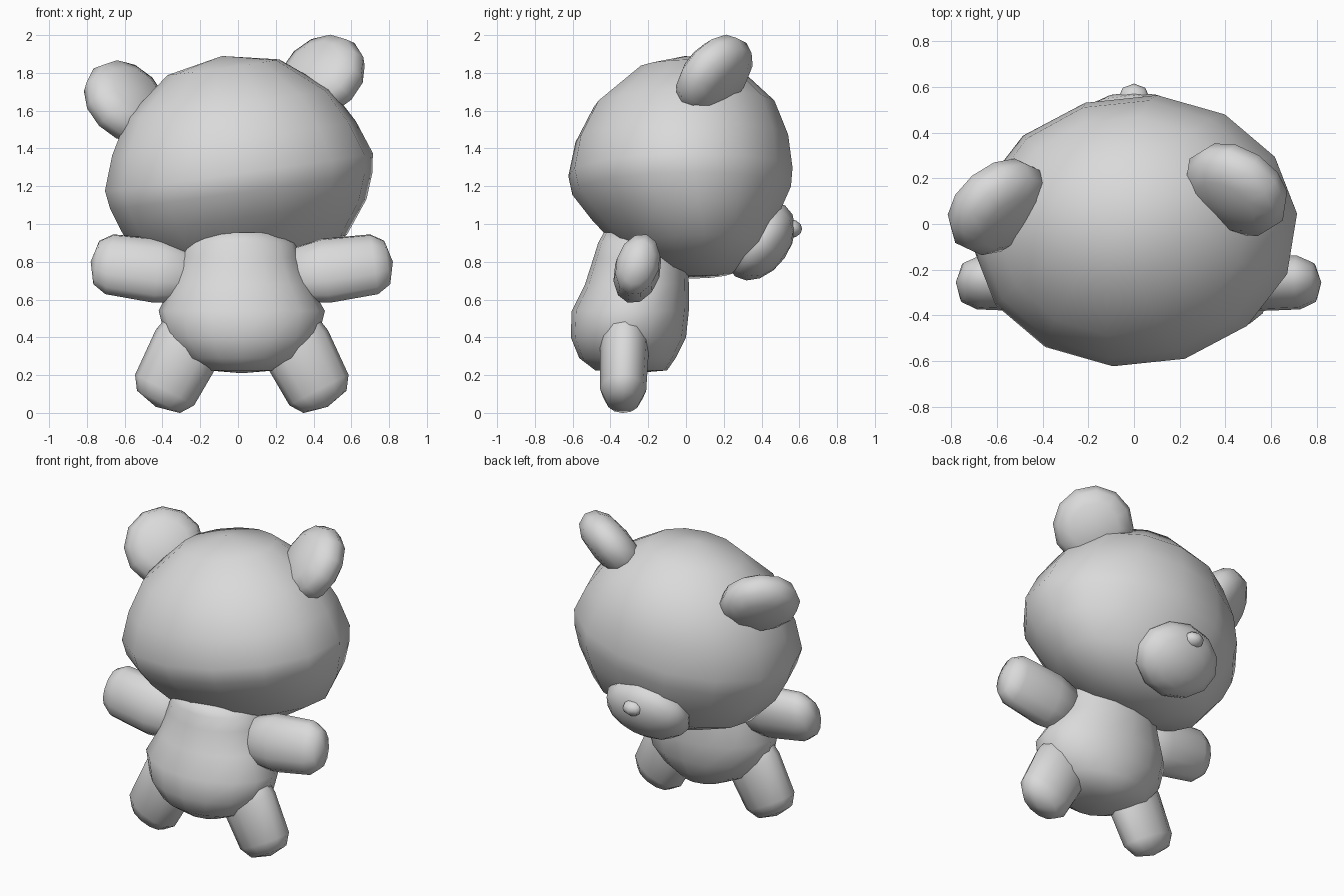
import bpy, bmesh
from math import radians, cos, sin, pi
from mathutils import Vector, Matrix

cube = bpy.data.objects.get("Cube")
if cube:
    bpy.data.objects.remove(cube, do_unlink=True)

# Single plain grey material
grey = bpy.data.materials.new("soft grey")
grey.use_nodes = True
colour = (0.7, 0.7, 0.7, 1)
grey.diffuse_color = colour
grey.node_tree.nodes["Principled BSDF"].inputs["Base Color"].default_value = colour


def finish(name, bm):
    bmesh.ops.recalc_face_normals(bm, faces=bm.faces)
    mesh = bpy.data.meshes.new(name)
    bm.to_mesh(mesh)
    bm.free()
    mesh.materials.append(grey)
    obj = bpy.data.objects.new(name, mesh)
    bpy.context.collection.objects.link(obj)
    bpy.ops.object.select_all(action='DESELECT')
    obj.select_set(True)
    bpy.context.view_layer.objects.active = obj
    bpy.ops.object.shade_smooth_by_angle(angle=radians(80))
    return obj


def ellipsoid(name, centre, radii, rotation, segments, rings):
    bm = bmesh.new()
    bmesh.ops.create_uvsphere(bm, u_segments=segments, v_segments=rings, radius=1)
    matrix = Matrix.Translation(centre) @ rotation @ Matrix.Diagonal((*radii, 1))
    bmesh.ops.transform(bm, matrix=matrix, verts=bm.verts)
    return finish(name, bm)


def loft(name, start, end, rings, sides=12, matrix=Matrix.Identity(4)):
    """Skin a closed body from rings of (centre, axis_u, axis_v) between two poles."""
    bm = bmesh.new()
    loops = []
    for centre, u, v in rings:
        angles = [2 * pi * i / sides for i in range(sides)]
        loops.append([bm.verts.new(centre + u * cos(a) + v * sin(a)) for a in angles])
    poles = bm.verts.new(start), bm.verts.new(end)
    for i in range(sides):
        j = (i + 1) % sides
        for a, b in zip(loops, loops[1:]):
            bm.faces.new((a[i], a[j], b[j], b[i]))
        for pole, loop in zip(poles, (loops[0], loops[-1])):
            bm.faces.new((pole, loop[i], loop[j]))
    bmesh.ops.transform(bm, matrix=matrix, verts=bm.verts)
    return finish(name, bm)


def level_rings(rows):
    """Horizontal ovals from rows of z, x, y, half width, half depth."""
    return [(Vector((x, y, z)), Vector((w, 0, 0)), Vector((0, d, 0)))
            for z, x, y, w, d in rows]


def rounded_body(name, start, end, across, wide, deep, profile):
    """Oval-section body along an axis; across is its wide direction."""
    start, end = Vector(start), Vector(end)
    axis = (end - start).normalized()
    across = Vector(across)
    u = (across - axis * across.dot(axis)).normalized() * wide
    v = axis.cross(u).normalized() * deep
    rings = [(start + axis * d, u * r, v * r) for d, r in profile]
    return loft(name, start, end, rings)


def limb(name, tip, root, across, wide, deep):
    profile = [(0.03, 0.72), (0.1, 0.99), (0.36, 1.06), (0.5, 0.9)]
    rounded_body(name, tip, root, across, wide, deep, profile)


def ear(name, centre, normal):
    """Thick disc with a softly rounded rim."""
    half = Vector(normal).normalized() * 0.125
    centre = Vector(centre)
    profile = [(0.015, 0.6), (0.06, 0.9), (0.125, 1), (0.19, 0.9), (0.235, 0.6)]
    rounded_body(name, centre - half, centre + half, (0, 0, 1), 0.245, 0.245, profile)


# Head, broad low down and tapering upward, tilted and turned slightly
head_rows = [
    (-0.56, 0, 0.09, 0.28, 0.2),
    (-0.44, 0, 0.06, 0.53, 0.38),
    (-0.268, 0, 0.02, 0.655, 0.495),
    (-0.13, 0, 0, 0.705, 0.58),
    (-0.03, 0, -0.005, 0.72, 0.595),
    (0.15, 0, 0.005, 0.655, 0.565),
    (0.335, 0, 0.02, 0.55, 0.48),
    (0.53, 0, 0.04, 0.3, 0.26),
]
turn = (Matrix.Translation((0, -0.025, 1.305)) @ Matrix.Rotation(radians(6), 4, 'Z')
        @ Matrix.Rotation(radians(-8), 4, 'Y'))
loft("head", Vector((0, 0.09, -0.585)), Vector((0, 0.03, 0.59)),
     level_rings(head_rows), 14, turn)

# Ears
ear("left_ear", (0.447, 0.15, 1.785), (0.45, 0.68, -0.58))
ear("right_ear", (-0.595, 0.075, 1.648), (-0.52, 0.62, -0.55))

# Muzzle and nose
snout = Matrix.Rotation(radians(-125), 4, 'X')
ellipsoid("muzzle", (0, 0.393, 0.91), (0.29, 0.23, 0.158), snout, 12, 8)
ellipsoid("nose", (0, 0.55, 0.975), (0.07, 0.065, 0.05), Matrix.Identity(4), 8, 6)

# Torso, pear shaped and leaning back into the head
torso_rows = [
    (0.225, 0.02, -0.29, 0.18, 0.19),
    (0.29, 0.02, -0.31, 0.32, 0.255),
    (0.4, 0.02, -0.305, 0.405, 0.305),
    (0.54, 0.02, -0.295, 0.44, 0.31),
    (0.68, 0.015, -0.26, 0.365, 0.275),
    (0.82, 0.01, -0.24, 0.315, 0.25),
    (0.9, 0.01, -0.235, 0.295, 0.23),
    (0.955, 0, -0.25, 0.21, 0.185),
]
loft("torso", Vector((0.02, -0.28, 0.21)), Vector((0, -0.25, 0.965)),
     level_rings(torso_rows), 16)

# Arms and legs, mirrored about the torso
for side, s in (("left", 1), ("right", -1)):
    limb(side + "_arm", (0.02 + s * 0.8, -0.255, 0.8), (0.02 + s * 0.2, -0.26, 0.72),
         (0, 0.28, 0.96), 0.168, 0.115)
    limb(side + "_leg", (0.02 + s * 0.455, -0.335, 0.032), (0.02 + s * 0.18, -0.32, 0.56),
         (1, 0, 0), 0.178, 0.123)
